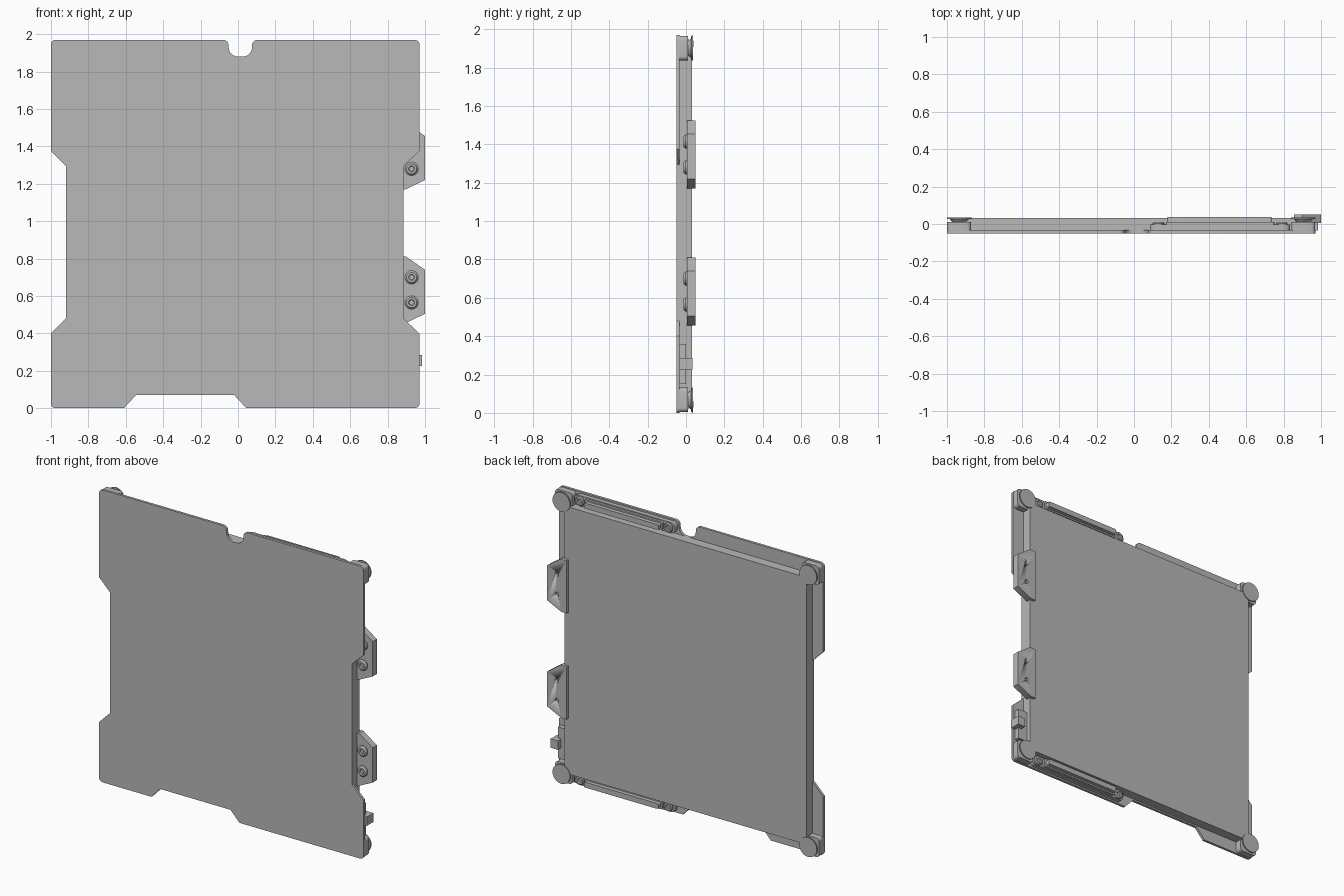
import bpy, bmesh
from math import sin, cos, pi, radians
from mathutils import Vector

cube = bpy.data.objects.get("Cube")
if cube:
    bpy.data.objects.remove(cube)

grey = bpy.data.materials.new("plain grey")
grey.use_nodes = True
COLOUR = (0.48, 0.48, 0.48, 1)
grey.diffuse_color = COLOUR
grey.node_tree.nodes["Principled BSDF"].inputs["Base Color"].default_value = COLOUR


def finish(name, bm):
    bmesh.ops.recalc_face_normals(bm, faces=bm.faces)
    mesh = bpy.data.meshes.new(name)
    bm.to_mesh(mesh)
    bm.free()
    mesh.materials.append(grey)
    mesh.shade_smooth()
    mesh.set_sharp_from_angle(angle=radians(30))
    ob = bpy.data.objects.new(name, mesh)
    bpy.context.collection.objects.link(ob)
    return ob


def rounded(points, steps=6):
    """Replace each (x, z, radius) corner by a small curve."""
    out = []
    for i, (x, z, r) in enumerate(points):
        p = Vector((x, z))
        if not r:
            out.append(p)
            continue
        a = p + (Vector(points[i - 1][:2]) - p).normalized() * r
        b = p + (Vector(points[(i + 1) % len(points)][:2]) - p).normalized() * r
        for k in range(steps + 1):
            t = k / steps * pi / 2
            out.append(a + (p - a) * sin(t) + (b - p) * (1 - cos(t)))
    return out


def prism(name, points, y0, y1):
    """Extrude an x-z outline from y0 to y1."""
    bm = bmesh.new()
    face = bm.faces.new([bm.verts.new((p[0], y0, p[1])) for p in rounded(points)])
    new = bmesh.ops.extrude_face_region(bm, geom=[face])["geom"]
    verts = [v for v in new if isinstance(v, bmesh.types.BMVert)]
    bmesh.ops.translate(bm, verts=verts, vec=(0, y1 - y0, 0))
    return finish(name, bm)


def box(name, x0, x1, y0, y1, z0, z1, r=0):
    return prism(name, [(x0, z0, r), (x1, z0, r), (x1, z1, r), (x0, z1, r)], y0, y1)


def turned(name, x, z, profile, sides=28):
    """Revolve (radius, y) points about an axis along y."""
    bm = bmesh.new()
    rings = [[bm.verts.new((x + r * cos(2 * pi * i / sides), y, z + r * sin(2 * pi * i / sides)))
              for i in range(sides)] for r, y in profile]
    for a, b in zip(rings, rings[1:]):
        for i in range(sides):
            j = (i + 1) % sides
            bm.faces.new((a[i], a[j], b[j], b[i]))
    bm.faces.new(rings[0])
    bm.faces.new(rings[-1])
    return finish(name, bm)


# Front plate with side, bottom and top cut-outs
prism("front_plate", [
    (-1, 0, .025), (-.61, 0, 0), (-.545, .07, 0), (-.02, .07, 0), (.045, 0, 0), (.97, 0, .025),
    (.97, .40, 0), (.885, .48, 0), (.885, 1.295, 0), (.97, 1.375, 0), (.97, 1.97, .025),
    (.075, 1.97, .03), (.075, 1.88, .05), (-.05, 1.88, .05), (-.05, 1.97, .03),
    (-1, 1.97, .025), (-1, 1.375, 0), (-.92, 1.295, 0), (-.92, .48, 0), (-1, .40, 0)],
    -.05, -.033)

# Main panel behind the plate
box("main_panel", -.92, .885, -.034, .031, .08, 1.88)

# Corner blocks, each with a stem and a round pad
for side, cx in (("left", .905), ("right", -.935)):
    for level, cz in (("bottom", .068), ("top", 1.902)):
        name = level + "_" + side
        box(name + "_corner_block", cx - .064, cx + .064, -.034, .01,
            cz - .064, cz + .064, .022)
        turned(name + "_corner_pad", cx, cz,
               [(.035, .008), (.05, .026), (.065, .028), (.065, .036)])

# Mounting rails along the top and bottom edges
for level, cz in (("bottom", .045), ("top", 1.925)):
    box(level + "_rail_base", .085, .835, -.034, -.004, cz - .035, cz + .035, .03)
    box(level + "_rail_step", .17, .75, -.005, .012, cz - .028, cz + .028, .012)
    box(level + "_rail_bar", .18, .735, .011, .038, cz - .018, cz + .018, .01)
    for end, x in (("inner", .13), ("outer", .79)):
        turned(level + "_rail_screw_" + end, x, cz,
               [(.032, -.005), (.032, .004), (.026, .010), (.015, .010), (.012, .002)])

# Side tabs with pairs of screws
for level, z in (("lower", .455), ("upper", 1.17)):
    tab = prism(level + "_side_tab", [
        (.855, z, 0), (.895, z, 0), (1, z + .05, 0), (1, z + .285, 0),
        (.9, z + .355, 0), (.855, z + .355, 0)], .005, .05)
    for k, dz in enumerate((.11, .245)):
        turned(f"{level}_tab_screw_{k + 1}", .928, z + dz,
               [(.036, .006), (.036, -.003), (.027, -.013), (.016, -.013), (.013, -.004)])
        hole = turned(f"{level}_tab_hole_cutter_{k + 1}", .928, z + dz,
                      [(.014, .035), (.014, .07)], 16)
        hole.hide_render = True
        hole.hide_set(True)
        cut = tab.modifiers.new("screw hole", 'BOOLEAN')
        cut.operation = 'DIFFERENCE'
        cut.object = hole

# Small latch low on the left side
box("latch_arm", .88, .955, -.034, .0, .15, .36)
box("latch_block", .93, .985, -.034, .035, .225, .285)
